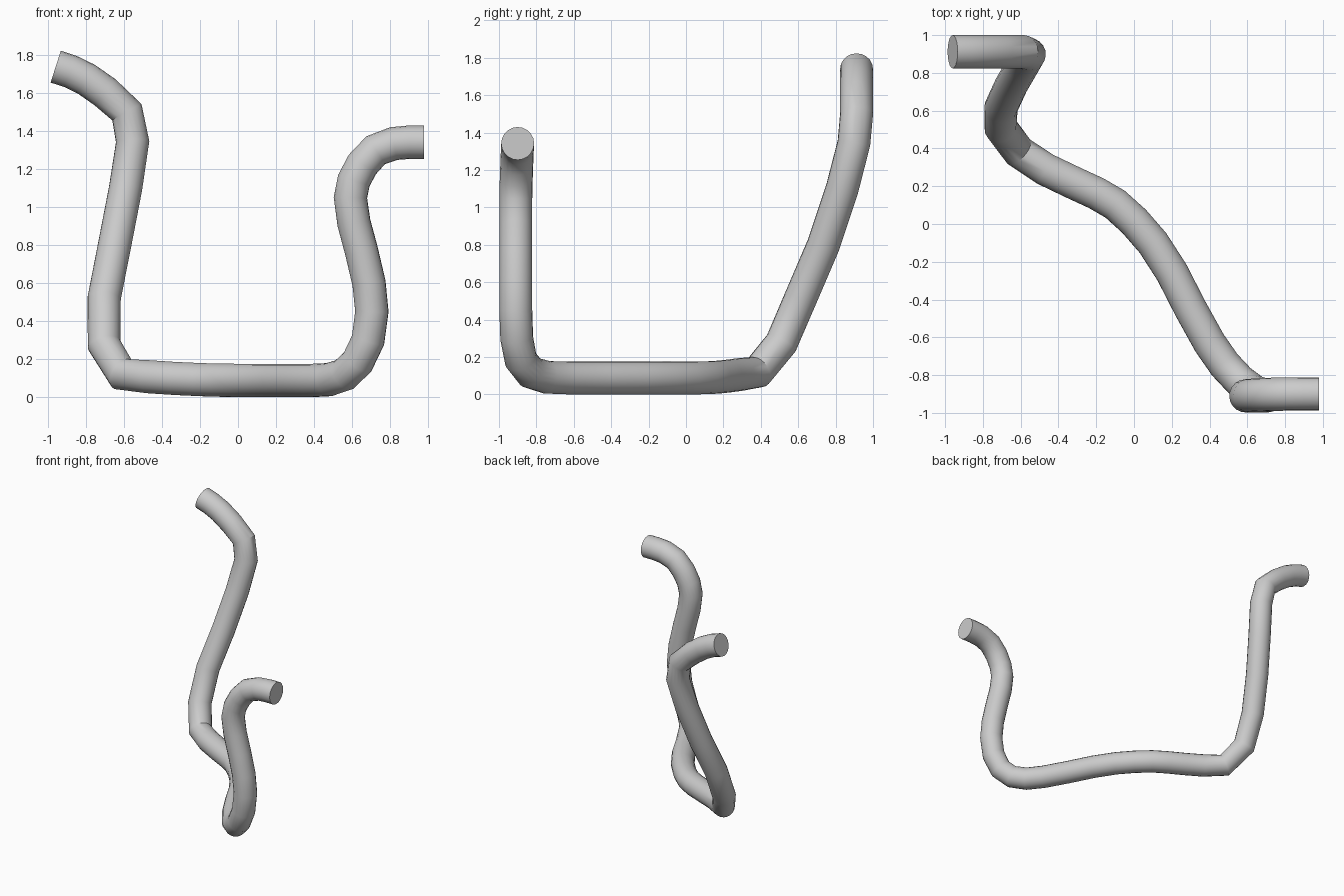
import bpy

RADIUS = 0.088

# Centre line of the bent tube, from the tall end to the short end
path = [
    # tall end and its upper bend
    (-0.96, 0.912, 1.74), (-0.885, 0.912, 1.716), (-0.80, 0.912, 1.675),
    (-0.70, 0.912, 1.605), (-0.585, 0.912, 1.50), (-0.555, 0.898, 1.345),
    # leaning leg
    (-0.592, 0.835, 1.10), (-0.65, 0.735, 0.80), (-0.705, 0.615, 0.52),
    (-0.705, 0.51, 0.275), (-0.61, 0.383, 0.12),
    # floor run
    (-0.47, 0.29, 0.107), (-0.33, 0.223, 0.098), (-0.20, 0.163, 0.092),
    (-0.10, 0.105, 0.089), (0.0, 0.015, 0.088), (0.10, -0.10, 0.088),
    (0.20, -0.255, 0.088), (0.30, -0.45, 0.088), (0.40, -0.63, 0.088),
    (0.48, -0.745, 0.092),
    # lower bend and upright leg
    (0.56, -0.83, 0.118), (0.63, -0.883, 0.185), (0.685, -0.905, 0.30),
    (0.705, -0.91, 0.45), (0.69, -0.91, 0.60), (0.65, -0.91, 0.77),
    (0.61, -0.91, 0.92), (0.592, -0.91, 1.05),
    # short end bend
    (0.61, -0.908, 1.14), (0.655, -0.905, 1.225), (0.725, -0.902, 1.30),
    (0.82, -0.90, 1.335), (0.90, -0.90, 1.342), (0.98, -0.90, 1.342),
]

curve = bpy.data.curves.new("bent_tube", "CURVE")
curve.dimensions = "3D"
curve.bevel_depth = RADIUS
curve.bevel_resolution = 8
curve.use_fill_caps = True
spline = curve.splines.new("POLY")
spline.points.add(len(path) - 1)
for point, co in zip(spline.points, path):
    point.co = (*co, 1.0)

tube = bpy.data.objects.new("bent_tube", curve)
bpy.context.collection.objects.link(tube)

# Turn the swept tube into a mesh with smooth sides and crisp end caps
bpy.context.view_layer.objects.active = tube
tube.select_set(True)
bpy.ops.object.convert(target="MESH")
bpy.ops.object.shade_smooth_by_angle()
